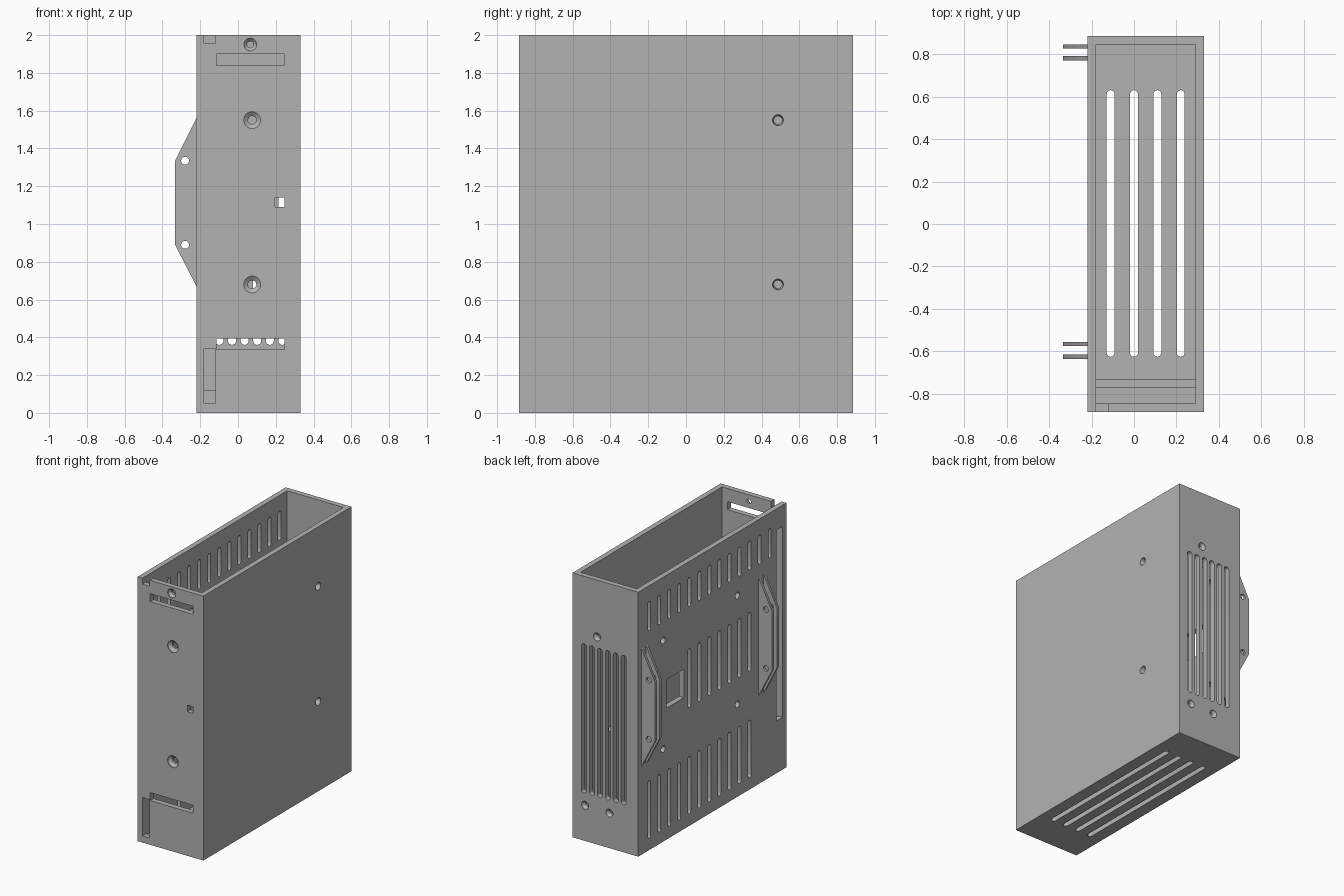
import bpy, bmesh, math
from math import cos, sin, pi

if "Cube" in bpy.data.objects:
    bpy.data.objects.remove(bpy.data.objects["Cube"])

grey = bpy.data.materials.new("case grey")
grey.diffuse_color = (0.45, 0.45, 0.45, 1)
grey.use_nodes = True
grey.node_tree.nodes["Principled BSDF"].inputs["Base Color"].default_value = grey.diffuse_color

X0, X1, Y, H, T = -0.22, 0.33, 0.885, 2.0, 0.04   # outer box and wall thickness
E = 0.01                                          # cutter overshoot


def rect(u0, u1, v0, v1):
    return [(u0, v0), (u1, v0), (u1, v1), (u0, v1)]


def circle(u, v, r, n=20):
    return [(u + r * cos(2 * pi * i / n), v + r * sin(2 * pi * i / n)) for i in range(n)]


def slot(u, v0, v1, w, n=8):
    """Upright slot with round ends."""
    r = w / 2
    top = [(u + r * cos(pi * i / n), v1 - r + r * sin(pi * i / n)) for i in range(n + 1)]
    return top + [(u - r * cos(pi * i / n), v0 + r - r * sin(pi * i / n)) for i in range(n + 1)]


def loft(bm, axis, rings):
    """Closed solid through (profile, depth) rings stacked along an axis."""
    place = {"x": lambda u, v, d: (d, u, v),
             "y": lambda u, v, d: (u, d, v),
             "z": lambda u, v, d: (u, v, d)}[axis]
    loops = [[bm.verts.new(place(u, v, d)) for u, v in pts] for pts, d in rings]
    for a, b in zip(loops, loops[1:]):
        for i in range(len(a)):
            j = (i + 1) % len(a)
            bm.faces.new((a[i], a[j], b[j], b[i]))
    bm.faces.new(loops[0])
    bm.faces.new(loops[-1])


def prism(bm, axis, pts, d0, d1):
    loft(bm, axis, [(pts, d0), (pts, d1)])


def screw_hole(bm, axis, u, v, outer, inward, big, small):
    """Countersunk hole through a wall; inward is +1 or -1 along the axis."""
    loft(bm, axis, [(circle(u, v, big), outer - E * inward),
                    (circle(u, v, big), outer + 0.006 * inward),
                    (circle(u, v, small), outer + 0.024 * inward),
                    (circle(u, v, small), outer + (T + E) * inward)])


def finish(bm, name):
    bmesh.ops.recalc_face_normals(bm, faces=bm.faces)
    me = bpy.data.meshes.new(name)
    bm.to_mesh(me)
    bm.free()
    me.materials.append(grey)
    ob = bpy.data.objects.new(name, me)
    bpy.context.collection.objects.link(ob)
    return ob


def cut(ob, cutter):
    cutter.hide_render = True
    mod = ob.modifiers.new("openings", "BOOLEAN")
    mod.operation, mod.solver, mod.object = "DIFFERENCE", "EXACT", cutter
    bpy.context.view_layer.objects.active = ob
    bpy.ops.object.modifier_apply(modifier=mod.name)
    bpy.data.objects.remove(cutter)


# Open-topped case
bm = bmesh.new()
outer = rect(X0, X1, -Y, Y)
inner = rect(X0 + T, X1 - T, -Y + T, Y - T)
loft(bm, "z", [(outer, 0), (outer, H), (inner, H), (inner, T)])
case = finish(bm, "case")

c = bmesh.new()
# Floor vents
for i in range(4):
    prism(c, "z", slot(-0.11 + 0.11 * i, -0.625, 0.63, 0.037), -E, T + E)

# Front wall: slits, cable openings, button hole, screw holes
for pts in (rect(-0.115, 0.245, 1.84, 1.9), rect(-0.115, 0.245, 0.335, 0.395),
            rect(-0.18, -0.12, 0.05, 0.34), rect(-0.18, -0.12, 1.955, H + 0.05),
            rect(0.195, 0.245, 1.09, 1.14)):
    prism(c, "y", pts, -Y - E, -Y + T + E)
for u, v, big, small in ((0.075, 1.55, 0.045, 0.022), (0.075, 0.68, 0.045, 0.022),
                         (0.065, 1.95, 0.034, 0.017)):
    screw_hole(c, "y", u, v, -Y, 1, big, small)

# Back wall: long vents and screw holes
for i in range(6):
    prism(c, "y", slot(0.235 - 0.0667 * i, 0.36, 1.49, 0.042), Y - T - E, Y + E)
for u, v in ((0.125, 1.57), (0.225, 0.27), (0.022, 0.265)):
    screw_hole(c, "y", u, v, Y, -1, 0.03, 0.018)

# Right wall screw holes
for v in (1.55, 0.68):
    screw_hole(c, "x", 0.487, v, X1, -1, 0.029, 0.021)

# Left wall: three rows of vents, window, tall front opening, screw holes
for count, first, lo, hi in ((13, 0, 1.66, 1.88), (7, 4, 0.895, 1.34), (11, 0, 0.09, 0.525)):
    for i in range(first, first + count):
        prism(c, "x", slot(0.754 - 0.12 * i, lo, hi, 0.034), X0 - E, X0 + T + E)
for pts in (rect(0.34, 0.55, 0.995, 1.21), rect(-0.84, -0.77, 0.395, 1.84)):
    prism(c, "x", pts, X0 - E, X0 + T + E)
for u in (0.588, -0.30):
    for v in (1.523, 0.70):
        prism(c, "x", circle(u, v, 0.025), X0 - E, X0 + T + E)
cut(case, finish(c, "case_cutter"))

# Low rib across the floor behind the front wall
bm = bmesh.new()
prism(bm, "y", rect(X0 + T, X1 - T, T, 0.12), -0.77, -0.73)
finish(bm, "floor_rib")

# Paired mounting ears on the left wall
ear = [(X0, 0.67), (X0, 1.56), (-0.333, 1.335), (-0.333, 0.89)]
for k, y in enumerate((0.835, 0.78, -0.565, -0.625)):
    bm = bmesh.new()
    prism(bm, "y", ear, y - 0.01, y + 0.01)
    ob = finish(bm, "mounting_ear_%d" % (k + 1))
    c = bmesh.new()
    for z in (0.89, 1.335):
        prism(c, "y", circle(-0.28, z, 0.021), y - 0.03, y + 0.03)
    cut(ob, finish(c, "ear_cutter"))

# Smooth only the round hole walls
for ob in bpy.context.scene.objects:
    ob.select_set(True)
bpy.ops.object.shade_smooth_by_angle(angle=math.radians(30))
